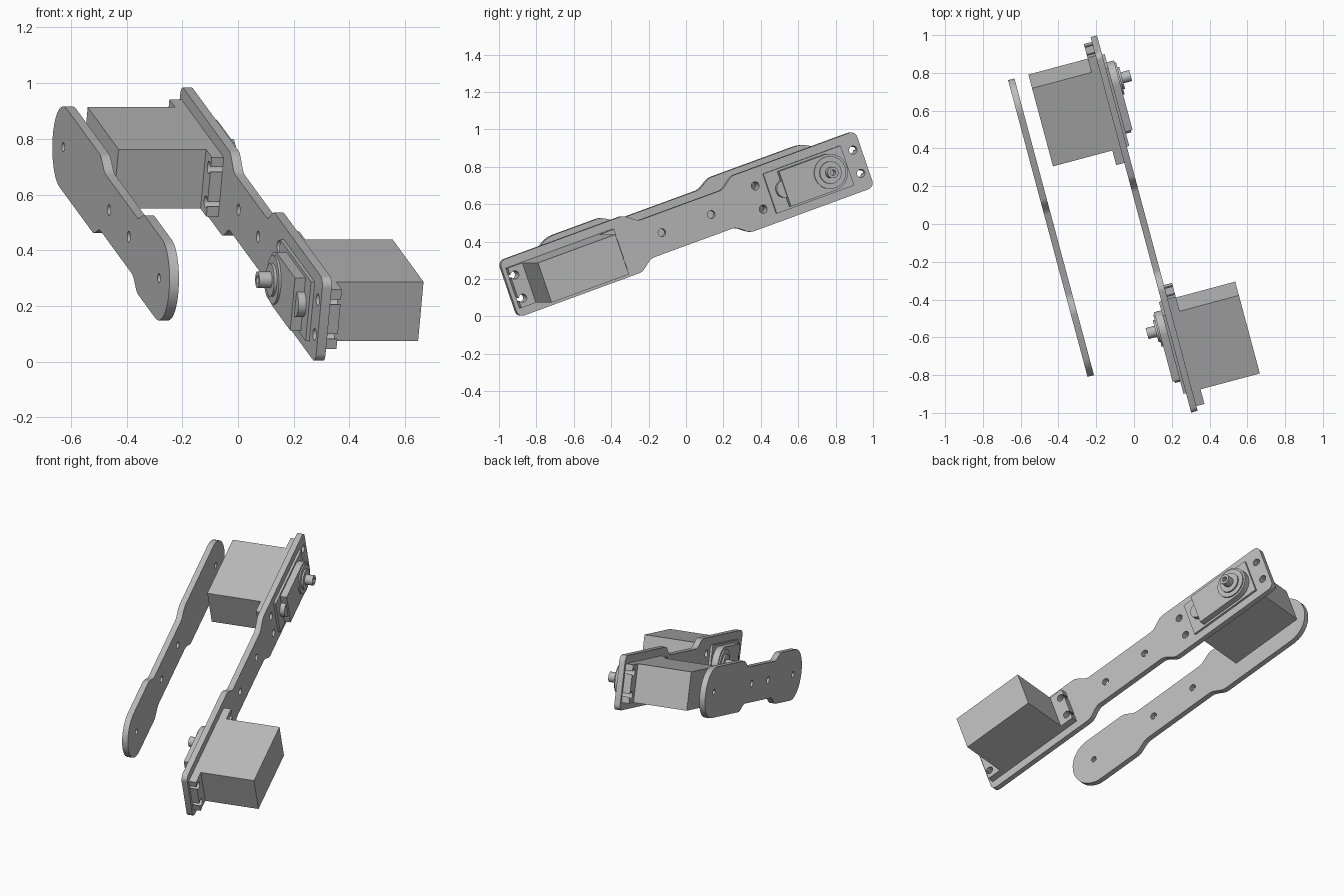
import bpy, bmesh
from math import pi, sin, cos, radians
from mathutils import Matrix, Vector

if "Cube" in bpy.data.objects:
    bpy.data.objects.remove(bpy.data.objects["Cube"], do_unlink=True)

grey = bpy.data.materials.new("light_grey")
grey.use_nodes = True
grey.diffuse_color = (0.5, 0.5, 0.5, 1)
grey.node_tree.nodes["Principled BSDF"].inputs["Base Color"].default_value = (0.5, 0.5, 0.5, 1)

# Arm frame: x = across the plates, y = along the arm, z = plate width
ARM = (Matrix.Translation((0.0535, 0, 0.494)) @ Matrix.Rotation(radians(15), 4, 'Z')
       @ Matrix.Rotation(radians(19.5), 4, 'X'))
FLIP = Matrix.Rotation(pi, 4, 'Y')
THICK = 0.0175          # half thickness of a plate
WIDE, NARROW = 0.16, 0.107


def arc(cy, cz, r, a0, a1, n):
    """Points along an arc, angles in degrees."""
    return [(cy + r * cos(radians(a0 + (a1 - a0) * i / n)),
             cz + r * sin(radians(a0 + (a1 - a0) * i / n))) for i in range(n + 1)]


def circle(cy, cz, r, n=32):
    return arc(cy, cz, r, 0, 360 - 360 / n, n - 1)


def rect(y0, y1, z0, z1):
    return [(y0, z0), (y1, z0), (y1, z1), (y0, z1)]


def extrude(name, outlines, x0, x1, matrix=ARM):
    """Extrude one or more closed outlines through the plate direction."""
    bm = bmesh.new()
    for pts in outlines:
        face = bm.faces.new([bm.verts.new((x0, y, z)) for y, z in pts])
        out = bmesh.ops.extrude_face_region(bm, geom=[face])
        verts = [g for g in out["geom"] if isinstance(g, bmesh.types.BMVert)]
        bmesh.ops.translate(bm, verts=verts, vec=Vector((x1 - x0, 0, 0)))
    bmesh.ops.recalc_face_normals(bm, faces=bm.faces)
    mesh = bpy.data.meshes.new(name)
    bm.to_mesh(mesh)
    bm.free()
    mesh.materials.append(grey)
    obj = bpy.data.objects.new(name, mesh)
    bpy.context.collection.objects.link(obj)
    obj.matrix_world = matrix
    return obj


def activate(obj):
    bpy.ops.object.select_all(action='DESELECT')
    obj.select_set(True)
    bpy.context.view_layer.objects.active = obj


def cut(obj, outlines, x0, x1, matrix=ARM):
    """Cut the outlines out of an object."""
    cutter = extrude("cutter", outlines, x0, x1, matrix)
    cutter.hide_render = True
    activate(obj)
    mod = obj.modifiers.new("holes", 'BOOLEAN')
    mod.operation, mod.solver, mod.object = 'DIFFERENCE', 'EXACT', cutter
    bpy.ops.object.modifier_apply(modifier=mod.name)
    bpy.data.objects.remove(cutter, do_unlink=True)


def waist(side, wide):
    """Upper edge of the narrowed middle, from +y to -y, with eased shoulders."""
    right = []
    for i in range(9):
        t = i / 8
        right.append((0.335 - 0.105 * t, wide + (NARROW - wide) * (1 - cos(pi * t)) / 2))
    pts = right + [(-y, z) for y, z in reversed(right)]
    return pts if side > 0 else [(-y, -z) for y, z in pts]


# Main plate with rounded corners, waist and screw holes
L, R = 1.045, 0.035
outline = (arc(L - R, WIDE - R, R, 0, 90, 6) + waist(1, WIDE) + arc(R - L, WIDE - R, R, 90, 180, 6)
           + arc(R - L, R - WIDE, R, 180, 270, 6) + waist(-1, WIDE) + arc(L - R, R - WIDE, R, 270, 360, 6))
main_plate = extrude("main_plate", [outline], -THICK, THICK)
SERVO, SCREW_Y, SCREW_Z, SHAFT = 0.712, 0.287, 0.066, 0.113
holes = [circle(y, 0.003, 0.021, 24) for y in (-0.145, 0.145)]
holes += [circle(c + s * SCREW_Y, t * SCREW_Z, 0.022, 24)
          for c in (SERVO, -SERVO) for s in (1, -1) for t in (1, -1)]
cut(main_plate, holes, -0.1, 0.1)

# Side plate with round ends, centred on the two drive shafts
X, W = -0.481, 0.149
top_y, low_y = SERVO + SHAFT - 0.005, SHAFT - SERVO + 0.01
outline = (arc(top_y, 0, W, -90, 90, 24) + waist(1, W)
           + arc(low_y, 0, W, 90, 270, 24) + waist(-1, W))
side_plate = extrude("side_plate", [outline], X - THICK, X + THICK)
cut(side_plate, [circle(y, 0.003, r, 24) for y, r in
                 ((-0.145, 0.02), (0.145, 0.02), (top_y, 0.017), (low_y, 0.017))], X - 0.1, X + 0.1)


# Servo motor, its shaft pointing to local +x
def servo(prefix, matrix):
    half, wid = 0.227, 0.113
    extrude(prefix + "_body", [rect(-half, half, -wid, wid)], -0.387, 0.031, matrix)
    # Mounting ears with screw slots open to the ends
    for s, end in ((1, "upper"), (-1, "lower")):
        y0, y1 = sorted((s * (half - 0.01), s * 0.312))
        ear = extrude(f"{prefix}_{end}_ear", [rect(y0, y1, -wid, wid)], -0.062, -THICK, matrix)
        slots = []
        for t in (1, -1):
            z = t * SCREW_Z
            a = 0 if s > 0 else 180
            slots.append(arc(s * SCREW_Y, z, 0.022, a + 25, a + 335, 20)
                         + [(s * 0.33, z - s * 0.0093), (s * 0.33, z + s * 0.0093)])
        cut(ear, slots, -0.1, 0.05, matrix)
    # Gear cover, rounded about the shaft, with a small idler boss
    extrude(prefix + "_gear_cover",
            [[(-0.15, -0.1)] + arc(SHAFT, 0, 0.1, -90, 90, 24) + [(-0.15, 0.1)]],
            0.02, 0.07, matrix)
    extrude(prefix + "_idler_boss", [circle(-0.145, 0, 0.048)], 0.02, 0.06, matrix)
    extrude(prefix + "_shaft_collar", [circle(SHAFT, 0, 0.088)], 0.06, 0.078, matrix)
    extrude(prefix + "_shaft_ring", [circle(SHAFT, 0, 0.06)], 0.07, 0.088, matrix)
    shaft = extrude(prefix + "_shaft", [circle(SHAFT, 0, 0.03)], 0.07, 0.135, matrix)
    cut(shaft, [circle(SHAFT, 0, 0.015, 16)], 0.095, 0.2, matrix)


servo("upper_servo", ARM @ Matrix.Translation((0, SERVO, 0)))
servo("lower_servo", ARM @ Matrix.Translation((0, -SERVO, 0)) @ FLIP)

# Smooth the round walls, keep the edges sharp
for obj in bpy.context.collection.objects:
    if obj.type == 'MESH' and grey.name in obj.data.materials:
        activate(obj)
        bpy.ops.object.shade_smooth_by_angle(angle=radians(30))
